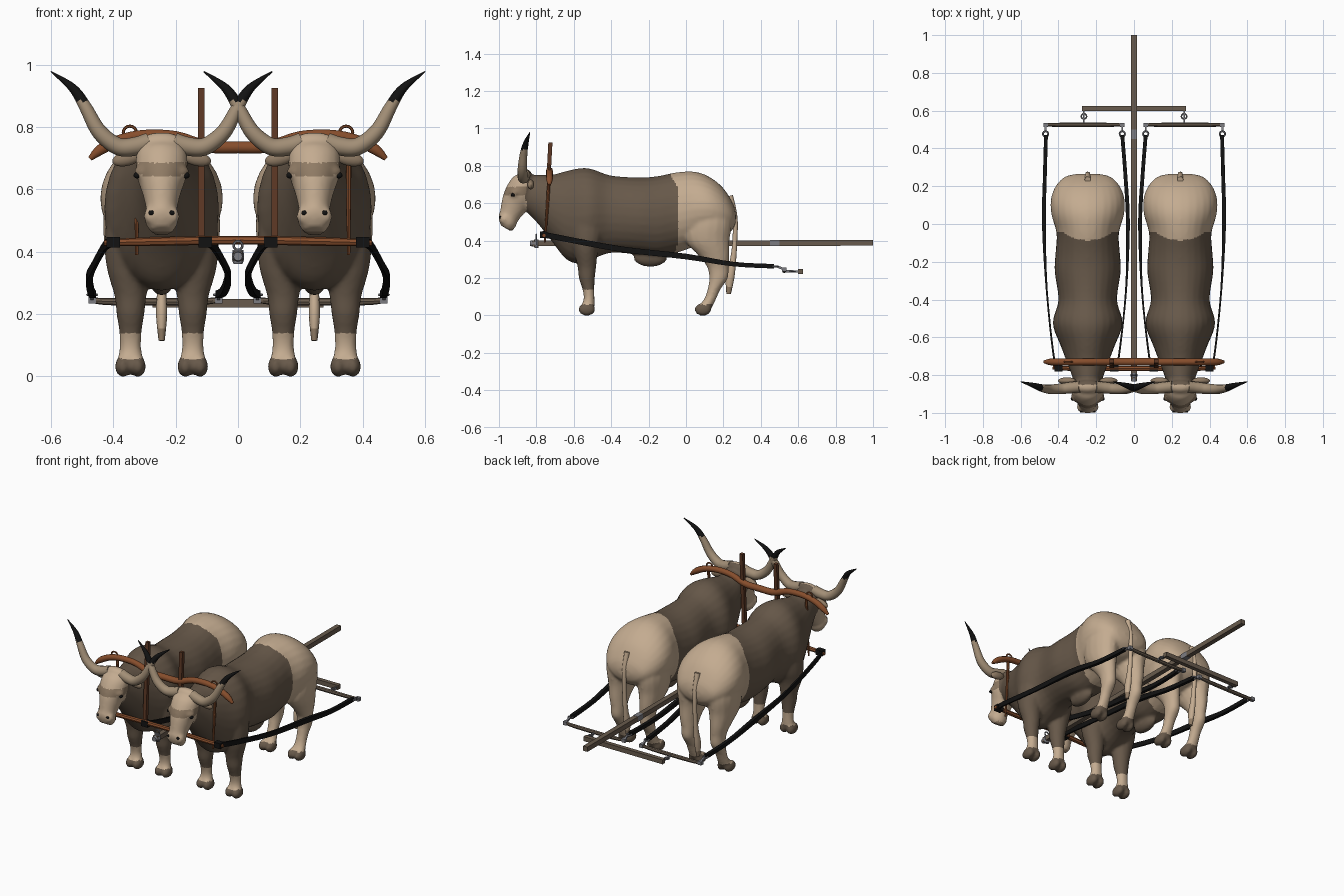
import bpy, bmesh, math
from mathutils import Vector, Matrix

cube = bpy.data.objects.get("Cube")
if cube:
    bpy.data.objects.remove(cube, do_unlink=True)

X, Y, Z = Vector((1, 0, 0)), Vector((0, 1, 0)), Vector((0, 0, 1))


def material(name, *rgb):
    m = bpy.data.materials.new(name)
    m.use_nodes = True
    m.diffuse_color = (*rgb, 1)
    m.node_tree.nodes["Principled BSDF"].inputs["Base Color"].default_value = (*rgb, 1)
    return m


brown = material("brown_hide", .135, .098, .067)
cream = material("cream_hide", .55, .41, .28)
tan = material("tan_hide", .28, .2, .13)
horn = material("horn", .36, .27, .18)
black = material("black_leather", .006, .006, .006)
red_wood = material("red_wood", .24, .075, .025)
dark_wood = material("dark_wood", .11, .04, .018)
grey_wood = material("grey_wood", .14, .105, .075)
steel = material("steel", .2, .2, .22)


def smooth_path(stations, steps):
    """Catmull-Rom through every column of the stations."""
    n, out = len(stations), []
    for i in range(n - 1):
        quad = [stations[min(max(k, 0), n - 1)] for k in range(i - 1, i + 3)]
        for s in range(steps):
            t = s / steps
            out.append([b + .5 * t * (c - a + t * (2*a - 5*b + 4*c - d + t * (3*(b - c) + d - a)))
                        for a, b, c, d in zip(*quad)])
    return out + [list(stations[-1])]


def sweep(bm, stations, ref=Z, frame=None, sides=12, steps=4):
    """Skin rings along stations of (x, y, z, radius u, radius v)."""
    path = smooth_path(stations, steps)
    square = sides == 4
    k, off = (math.sqrt(2), math.pi / 4) if square else (1, 0)
    rings = []
    for i, (x, y, z, a, b) in enumerate(path):
        if frame:
            u, v = frame
        else:
            t = Vector(path[min(i + 1, len(path) - 1)][:3]) - Vector(path[max(i - 1, 0)][:3])
            u = t.cross(ref).normalized()
            v = u.cross(t).normalized()
        ring = []
        for j in range(sides):
            w = off + math.tau * j / sides
            ring.append(bm.verts.new(Vector((x, y, z)) + u * max(a, .001) * k * math.cos(w)
                                     + v * max(b, .001) * k * math.sin(w)))
        rings.append(ring)
    for r, s in zip(rings, rings[1:]):
        for j in range(sides):
            bm.faces.new((r[j], r[(j + 1) % sides], s[(j + 1) % sides], s[j]))
    bm.faces.new(rings[0])
    bm.faces.new(rings[-1])


def ball(bm, centre, size, tilt=0):
    m = Matrix.Translation(centre) @ Matrix.Rotation(tilt, 4, 'Y') @ Matrix.Diagonal((*size, 1))
    bmesh.ops.create_uvsphere(bm, u_segments=16, v_segments=10, radius=1, matrix=m)


def finish(bm, name, *mats, rule=None):
    bmesh.ops.recalc_face_normals(bm, faces=bm.faces[:])
    me = bpy.data.meshes.new(name)
    bm.to_mesh(me)
    bm.free()
    ob = bpy.data.objects.new(name, me)
    bpy.context.collection.objects.link(ob)
    for m in mats:
        me.materials.append(m)
    if rule:
        paint(me, rule)
    return ob


def paint(me, rule):
    for p in me.polygons:
        p.material_index = rule(p.center)


def rod(name, mat, stations, **kw):
    bm = bmesh.new()
    sweep(bm, stations, **kw)
    return finish(bm, name, mat)


def bar(name, mat, p, q, a, b, ref=Z):
    return rod(name, mat, [(*p, a, b), (*q, a, b)], ref=ref, sides=4, steps=1)


def ring(name, centre, radius, thick, mat, axis=Y):
    pts = [(centre[i] for i in range(3)) for _ in range(1)]
    bm = bmesh.new()
    u, v = (X, Z) if axis == Y else (X, Y)
    loop = []
    for i in range(16):
        w = math.tau * i / 16
        out = u * math.cos(w) + v * math.sin(w)
        loop.append([bm.verts.new(Vector(centre) + out * (radius + thick * math.cos(q)) + axis * thick * math.sin(q))
                     for q in (math.tau * j / 6 for j in range(6))])
    for i in range(16):
        r, s = loop[i], loop[(i + 1) % 16]
        for j in range(6):
            bm.faces.new((r[j], r[(j + 1) % 6], s[(j + 1) % 6], s[j]))
    return finish(bm, name, mat)


# Ox body: trunk and neck as (y, top, bottom, half width)
bm = bmesh.new()
trunk = [(-.88, .75, .58, .06), (-.8, .752, .5, .085), (-.72, .752, .4, .115),
         (-.64, .772, .3, .145), (-.56, .788, .275, .178), (-.5, .782, .3, .182),
         (-.4, .748, .335, .155), (-.25, .738, .325, .175), (-.15, .745, .315, .17),
         (-.05, .765, .335, .165), (.05, .768, .37, .192), (.13, .738, .4, .195),
         (.2, .68, .42, .17), (.25, .6, .46, .12), (.266, .55, .5, .05)]
sweep(bm, [(0, y, (t + b) / 2, w, (t - b) / 2) for y, t, b, w in trunk], frame=(X, Z), sides=28)
ball(bm, (0, -.19, .31), (.04, .09, .05))

# Legs as (z, x, y, radius x, radius y), with cloven hooves
front_leg = [(.54, .1, -.53, .075, .1), (.42, .105, -.53, .078, .085), (.34, .105, -.535, .07, .064),
             (.26, .1, -.53, .052, .05), (.2, .1, -.53, .045, .043), (.14, .1, -.522, .036, .032),
             (.09, .1, -.518, .035, .029), (.05, .1, -.525, .042, .036), (.025, .1, -.53, .035, .035)]
hind_leg = [(.62, .08, .12, .09, .11), (.5, .1, .12, .088, .125), (.4, .105, .115, .075, .118),
            (.32, .105, .15, .055, .082), (.26, .1, .17, .044, .058), (.2, .1, .174, .04, .05),
            (.14, .1, .15, .034, .035), (.09, .1, .13, .034, .032), (.05, .1, .105, .04, .038),
            (.025, .1, .095, .035, .035)]
for side in (-1, 1):
    for leg, toe_y in ((front_leg, -.53), (hind_leg, .09)):
        sweep(bm, [(side * x, y, z, a, b) for z, x, y, a, b in leg], frame=(X, Y), sides=16)
        for toe in (-.024, .024):
            ball(bm, (side * .1 + toe, toe_y, .032), (.026, .046, .034))

# Head, sloping down to the muzzle, with cheeks and brow
skull = [(-.84, .75, .055, .03), (-.865, .71, .082, .066), (-.893, .645, .08, .08),
         (-.92, .59, .062, .072), (-.945, .535, .05, .056), (-.957, .5, .055, .053),
         (-.962, .465, .035, .034)]
sweep(bm, [(0, y, z, a, b) for y, z, a, b in skull], frame=(X, Vector((0, -.86, .5))), sides=20)
ball(bm, (0, -.86, .755), (.07, .035, .028))
for side in (-1, 1):
    ball(bm, (side * .065, -.915, .655), (.024, .028, .022))
    ball(bm, (side * .03, -.97, .515), (.028, .028, .03))


def hide(c):
    if c.y < -.855:
        band = .645 < c.z < .685 or c.z < .465
        return 2 if band else 1
    if c.z < .058:
        return 0
    if c.y > -.04 - .6 * max(0, c.z - .68) - .3 * max(0, .4 - c.z):
        return 1
    return 1 if c.z < .14 else 0


body = finish(bm, "ox_body", brown, cream, tan)
mod = body.modifiers.new("merge", 'REMESH')
mod.mode, mod.voxel_size = 'VOXEL', .0095
mod = body.modifiers.new("soften", 'SMOOTH')
mod.iterations = 4
merged = bpy.data.meshes.new_from_object(body.evaluated_get(bpy.context.evaluated_depsgraph_get()))
body.modifiers.clear()
body.data = merged
merged.materials.clear()
for m in (brown, cream, tan):
    merged.materials.append(m)
paint(merged, hide)

# Horns, ears, eyes and tail
horns, ears, eyes = bmesh.new(), bmesh.new(), bmesh.new()
curve = [(.04, -.862, .752, .03), (.085, -.866, .738, .03), (.14, -.872, .738, .028), (.2, -.875, .785, .025),
         (.245, -.868, .865, .02), (.285, -.855, .925, .014), (.355, -.835, .978, .002)]
for s in (-1, 1):
    sweep(horns, [(s * x, y, z, r, r) for x, y, z, r in curve], ref=Y, steps=6)
    ball(ears, (s * .11, -.83, .7), (.05, .018, .024), s * .25)
    ball(eyes, (s * .079, -.925, .645), (.011, .011, .01))
    ball(eyes, (s * .033, -.993, .525), (.009, .006, .008))
tail = bmesh.new()
sweep(tail, [(0, .235, .64, .016, .016), (0, .262, .52, .014, .014), (0, .26, .38, .013, .013),
             (0, .248, .27, .018, .015), (0, .235, .2, .023, .018), (0, .228, .115, .012, .01)], ref=X)
parts = [body,
         finish(horns, "horns", horn, black, rule=lambda c: int(c.z > .885)),
         finish(ears, "ears", tan),
         finish(eyes, "eyes_and_nostrils", black),
         finish(tail, "tail", cream, tan, rule=lambda c: int(c.z < .16))]
for part in parts:
    twin = part.copy()
    bpy.context.collection.objects.link(twin)
    twin.location.x, part.location.x = .245, -.245
    part.name, twin.name = part.name + "_right", part.name + "_left"

# Yoke, lower beam and bows
half = [(.475, .698, .008), (.44, .728, .018), (.38, .758, .018), (.3, .774, .018), (.2, .77, .018), (.1, .738, .02)]
arch = [(-x, z, r) for x, z, r in half] + [(0, .735, .02)] + half[::-1]
rod("yoke", red_wood, [(x, -.73, z, r, r) for x, z, r in arch], sides=10)
rod("lower_beam", red_wood, [(-.43, -.76, .428, .01, .01), (-.3, -.765, .432, .014, .014), (0, -.765, .437, .014, .014),
                             (.3, -.765, .432, .014, .014), (.43, -.76, .428, .01, .01)], sides=8)
for x in (-.118, .118):
    bar("inner_bow", dark_wood, (x, -.752, .42), (x, -.725, .925), .011, .011, Y)
for x in (-.325, .355):
    rod("outer_bow", red_wood, [(x, -.755, .39, .005, .005), (x, -.74, .6, .008, .008),
                                (x, -.73, .78, .009, .009)], ref=Y, sides=8)

# Pole with steel tip, band and hanging hook
bar("pole", grey_wood, (0, -.82, .385), (0, 1, .388), .015, .015)
rod("pole_tip", steel, [(0, -.835, .385, .014, .014), (0, -.8, .385, .018, .018)], steps=1)
bar("pole_band", steel, (0, .45, .387), (0, .5, .387), .0165, .0165)
rod("pole_hook", steel, [(0, -.8, .36, .014, .01), (0, -.8, .38, .02, .014), (0, -.8, .405, .017, .012)], ref=Y)
ring("pole_hook_ring", (0, -.8, .42), .014, .004, steel)

# Evener, singletrees and their hooks
bar("evener", grey_wood, (-.275, .612, .235), (.275, .612, .235), .013, .014)
for s in (-1, 1):
    ring("yoke_ring", (s * .347, -.73, .782), .021, .005, red_wood)
    rod("singletree", grey_wood, [(s * .06, .525, .245, .007, .008), (s * .14, .525, .24, .011, .012),
                                  (s * .4, .525, .24, .011, .012), (s * .475, .525, .245, .007, .008)], sides=8)
    ring("evener_ring", (s * .265, .57, .235), .014, .004, steel, Z)
    bar("evener_link", steel, (s * .265, .53, .237), (s * .265, .6, .235), .004, .006)
    for x in (.062, .468):
        bar("singletree_cap", steel, (s * (x - .012), .525, .245), (s * (x + .012), .525, .245), .011, .011)
        bar("trace_hook", steel, (s * x, .49, .26), (s * x, .53, .246), .005, .006)
        ring("trace_ring", (s * x, .477, .262), .014, .005, steel, Z)

    # Leather traces, bowing out round each ox
    outer = [(.4, -.755, .43), (.425, -.7, .42), (.462, -.35, .355), (.477, 0, .315), (.472, .25, .275), (.466, .47, .263)]
    inner = [(.1, -.755, .43), (.08, -.7, .42), (.042, -.35, .355), (.032, 0, .315), (.045, .25, .275), (.062, .47, .263)]
    for name, path in (("outer_trace", outer), ("inner_trace", inner)):
        rod(name, black, [(s * x, y, z, .005 + .005 * (y > -.2), .015 - .003 * (y > .2)) for x, y, z in path], sides=4)
    for x in (.105, .4):
        bar("trace_wrap", black, (s * (x - .022), -.763, .431), (s * (x + .022), -.763, .431), .017, .017)

# Smooth shading with crisp edges
bpy.ops.object.select_all(action='DESELECT')
for ob in bpy.context.collection.objects:
    if ob.type == 'MESH':
        ob.select_set(True)
        bpy.context.view_layer.objects.active = ob
bpy.ops.object.shade_smooth_by_angle(angle=math.radians(40))
